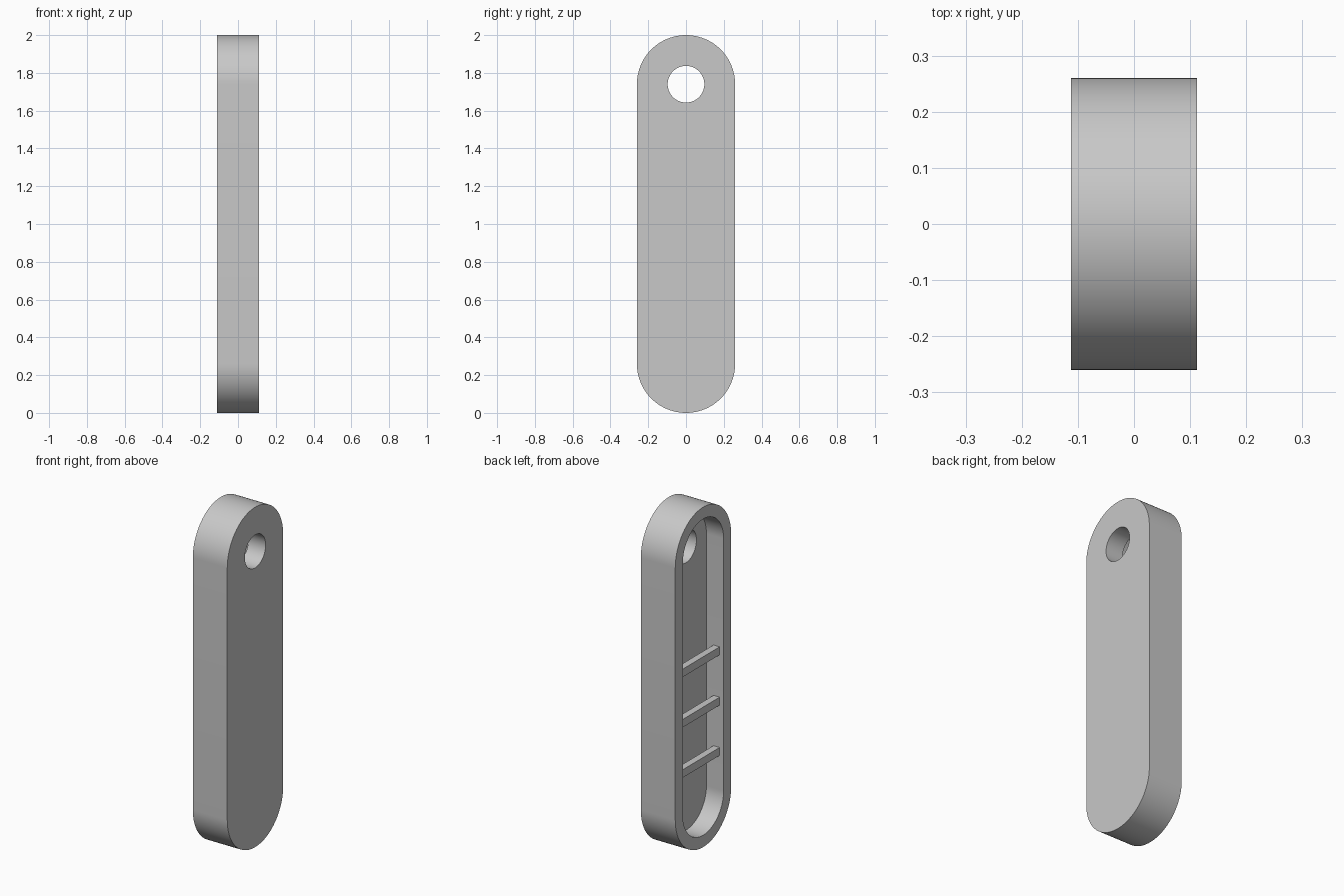
import bpy, bmesh
from math import sin, cos, pi

if "Cube" in bpy.data.objects:
    bpy.data.objects.remove(bpy.data.objects["Cube"], do_unlink=True)

HALF_T = 0.112      # half thickness along x
RADIUS = 0.26       # outer end radius
WALL = 0.07         # rim width around the pocket
LOW, HIGH = RADIUS, 2 - RADIUS   # centres of the rounded ends
FLOOR_X = 0.0       # pocket floor
SEGMENTS = 48       # per half circle

grey = bpy.data.materials.new("plain grey")
grey.use_nodes = True
colour = (0.58, 0.58, 0.58, 1)
grey.diffuse_color = colour
grey.node_tree.nodes["Principled BSDF"].inputs["Base Color"].default_value = colour


def slot_prism(name, radius, low, high, x0, x1):
    """Prism along x whose section is a slot with rounded ends (a circle if low == high)."""
    outline = []
    for centre, start in ((high, 0), (low, pi)):
        last = SEGMENTS if low == high else SEGMENTS + 1
        for i in range(last):
            a = start + pi * i / SEGMENTS
            outline.append((radius * cos(a), centre + radius * sin(a)))
    bm = bmesh.new()
    face = bm.faces.new([bm.verts.new((x0, y, z)) for y, z in outline])
    grown = bmesh.ops.extrude_face_region(bm, geom=[face])["geom"]
    bmesh.ops.translate(bm, vec=(x1 - x0, 0, 0),
                        verts=[v for v in grown if isinstance(v, bmesh.types.BMVert)])
    bmesh.ops.recalc_face_normals(bm, faces=bm.faces)
    mesh = bpy.data.meshes.new(name)
    bm.to_mesh(mesh)
    bm.free()
    obj = bpy.data.objects.new(name, mesh)
    bpy.context.collection.objects.link(obj)
    mesh.materials.append(grey)
    return obj


def activate(obj):
    bpy.ops.object.select_all(action='DESELECT')
    obj.select_set(True)
    bpy.context.view_layer.objects.active = obj


def cut(target, cutter):
    cutter.hide_render = True
    mod = target.modifiers.new("cut", 'BOOLEAN')
    mod.operation = 'DIFFERENCE'
    mod.solver = 'EXACT'
    mod.object = cutter
    activate(target)
    bpy.ops.object.modifier_apply(modifier=mod.name)
    bpy.data.objects.remove(cutter, do_unlink=True)


# Body with an open pocket on one side and a round hole through its floor
body = slot_prism("body", RADIUS, LOW, HIGH, -HALF_T, HALF_T)
cut(body, slot_prism("pocket_cutter", RADIUS - WALL, LOW, HIGH, -HALF_T - 0.1, FLOOR_X))
cut(body, slot_prism("hole_cutter", 0.097, HIGH, HIGH, -HALF_T - 0.1, HALF_T + 0.1))
activate(body)
bpy.ops.object.shade_smooth_by_angle(angle=pi / 6)

# Three crossbars spanning the pocket, clear of its floor
for i, z in enumerate((0.483, 0.779, 1.075)):
    bpy.ops.mesh.primitive_cube_add(size=1, location=(-0.066, 0, z))
    bar = bpy.context.object
    bar.name = f"crossbar_{i + 1}"
    bar.scale = (0.04, 2 * (RADIUS - WALL) + 0.01, 0.047)
    bar.data.materials.append(grey)
